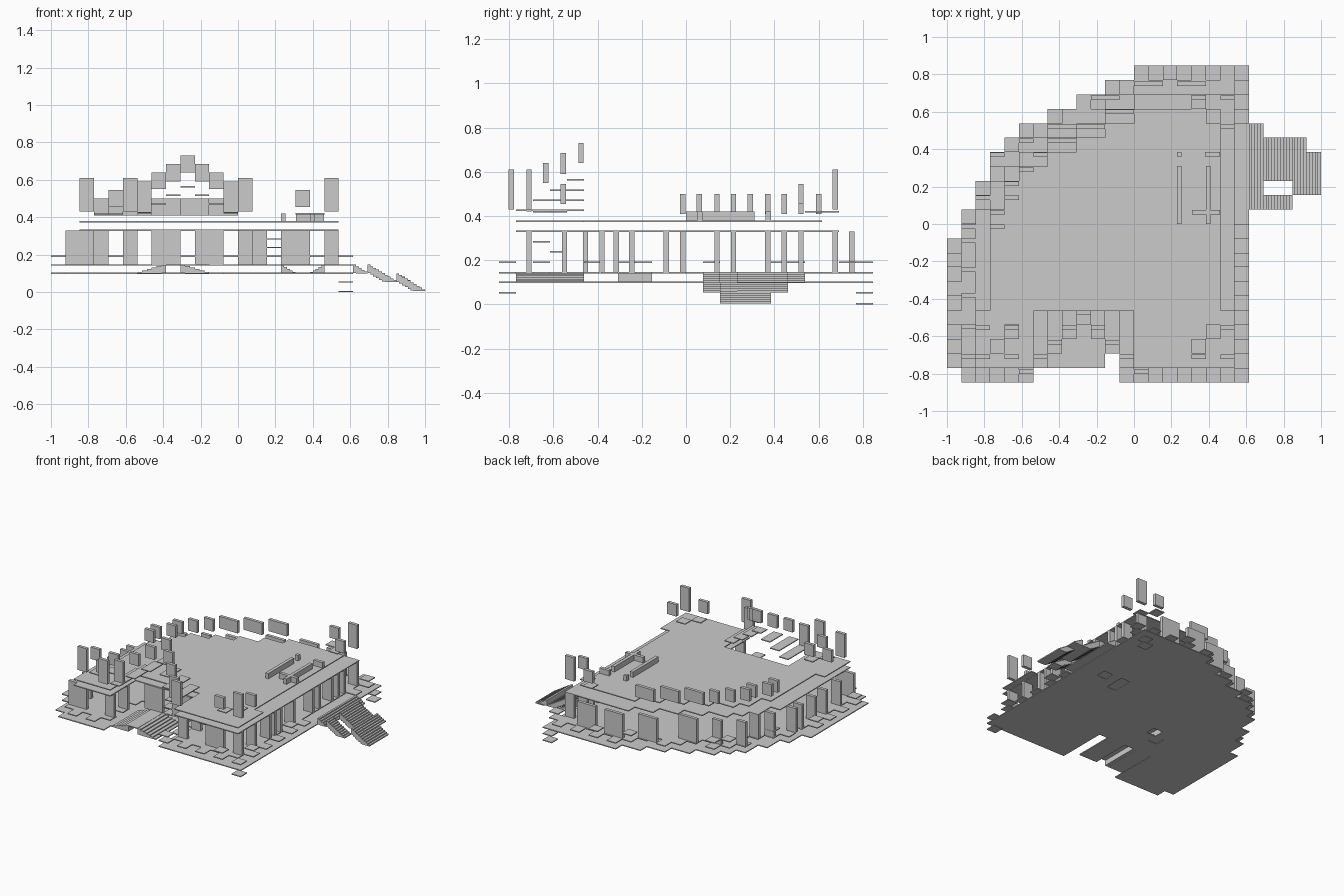
import bpy, bmesh

if "Cube" in bpy.data.objects:
    bpy.data.objects.remove(bpy.data.objects["Cube"])

U = 1 / 13      # plan module
T = 0.007       # slab thickness


def box(bm, x0, x1, y0, y1, z0, z1):
    v = [bm.verts.new((x, y, z)) for z in (z0, z1) for x, y in
         ((x0, y0), (x1, y0), (x1, y1), (x0, y1))]
    for f in ((3, 2, 1, 0), (4, 5, 6, 7), (0, 1, 5, 4), (1, 2, 6, 5), (2, 3, 7, 6), (3, 0, 4, 7)):
        bm.faces.new([v[i] for i in f])


def finish(name, bm):
    bmesh.ops.recalc_face_normals(bm, faces=bm.faces[:])
    me = bpy.data.meshes.new(name)
    bm.to_mesh(me)
    bm.free()
    ob = bpy.data.objects.new(name, me)
    bpy.context.collection.objects.link(ob)


def boxes(name, items):
    bm = bmesh.new()
    for b in items:
        box(bm, *b)
    finish(name, bm)


def slab(name, cells, z):
    """Thin slab covering a set of plan cells."""
    bm = bmesh.new()
    for i, j in sorted(cells):
        bm.faces.new([bm.verts.new((a * U, b * U, z)) for a, b in
                      ((i, j), (i + 1, j), (i + 1, j + 1), (i, j + 1))])
    bmesh.ops.remove_doubles(bm, verts=bm.verts[:], dist=1e-4)
    ext = bmesh.ops.extrude_face_region(bm, geom=bm.faces[:], use_keep_orig=True)
    bmesh.ops.translate(bm, vec=(0, 0, T),
                        verts=[v for v in ext['geom'] if isinstance(v, bmesh.types.BMVert)])
    finish(name, bm)


def edge(cells):
    """Cells on the rim of a set."""
    return {(i, j) for i, j in cells if not {(i - 1, j), (i + 1, j), (i, j - 1), (i, j + 1)} <= cells}


def tile(i, j, z, w=1, d=1):
    return (i * U, (i + w) * U, j * U, (j + d) * U, z, z + T)


def panel(i0, i1, y, z0, z1):
    return (i0 * U, i1 * U, y - .012, y + .012, z0, z1)


# Plan: stepped curved rear-left corner, straight right side, notch at the front
STEPS = {10: 0, 9: -2, 8: -4, 7: -6, 6: -8, 5: -9, 4: -10, 3: -10, 2: -11, 1: -11, 0: -12, -1: -12, -11: -12}


def left(j):
    return STEPS.get(j, -13)


base = {(i, j) for j in range(-11, 11) for i in range(left(j), 8)
        if not (-7 <= i < -1 and j < -6)}
roof = {(i, j) for j in range(-10, 9) for i in range(max(-11, left(j + 2)), 7)
        if not (-7 <= i < 0 and j < -6)}
stairwells = {(3, 1), (3, 2), (5, 2), (-6, -4), (-5, -3)}
slab("foundation_slab", base - stairwells, 0.097)
slab("ground_floor", base - edge(base), 0.141)
slab("ceiling", roof, 0.327)
front_arms = {(i, j) for i, j in roof if j < -6 or (j == -6 and -8 <= i < 1)}
slab("roof_deck", (roof - edge(roof)) | front_arms, 0.372)

# Cap stones along the terrace edge, a few of them raised
rim = [c for c in sorted(edge(base)) if sum(c) % 2 == 0 and not (c[0] == 7 and 1 <= c[1] < 7)]
boxes("terrace_caps", [tile(i, j, .141) for i, j in rim])
boxes("raised_caps", [tile(i, j, .188) for i, j in rim[::3]])
boxes("corner_footings", [tile(7, -11, .05), tile(7, 10, .05), tile(7, 10, 0)])
boxes("inner_stair_tiles", [tile(2, -4, .188), tile(2, -6, .188), tile(2, -8, .235), tile(2, -9, .28)])
boxes("roof_tiles", [tile(4, -9, .415), tile(5, -8, .415), tile(4, 8, .415), tile(5, 7, .415),
                     tile(-10, -9, .415), tile(-9, -8, .415)])

# Main wall panels, all facing the front
walls = [(3, 5, .75), (0, 2, .75), (6, 7, .675), (-3, -1, .675), (-6, -4, .52),
         (-8, -7, .445), (-10, -9, .37), (-10, -9, .215), (-11, -10, .14), (-12, -11, -.015),
         (-12, -10, -.71), (-8, -7, -.71), (-8, -7, -.55), (-6, -4, -.455), (-3, -1, -.455),
         (0, 1, -.71), (0, 1, -.55), (3, 5, -.71), (6, 7, -.71)]
walls += [(-12, -11, y) for y in (-.09, -.245, -.38, -.55)]
walls += [(6, 7, y) for y in (-.55, -.38, -.315, -.245, -.09, .14, .215, .37, .445, .52)]
boxes("wall_panels", [panel(a, b, y, .147, .33) for a, b, y in walls])

# Roof battlements following the stepped edge
merlons = [(-10, -9, -.015), (-10, -9, .06), (-9, -8, .14), (-9, -8, .215), (-8, -7, .29),
           (-7, -6, .37), (-6, -4, .445), (-4, -2, .52), (-2, 0, .6)]
boxes("battlements", [panel(a, b, y, .41, .5) for a, b, y in merlons])
towers = [(-11, -10, -.71), (-8, -7, -.79), (0, 1, -.79), (6, 7, -.71), (6, 7, .675)]
boxes("tower_panels", [panel(a, b, y, .43, .61) for a, b, y in towers])
small = [(-9, -8, -.71), (-9, -8, -.555), (-11, -10, -.555), (4, 5, -.71), (6, 7, -.555),
         (4, 5, .675), (6, 7, .52)]
boxes("low_tower_panels", [panel(a, b, y, .455, .545) for a, b, y in small])

# Porch gable: stepped panels and planks rising to the middle
gable, planks = [], []
for k, (y, z0, z1) in enumerate(((-.475, .64, .73), (-.555, .59, .685), (-.635, .55, .64), (-.71, .42, .59))):
    for i in sorted({-4 - k, -4 + k}):
        gable.append(panel(i, i + 1, y, z0, z1))
        planks.append(tile(i, -6 - k - 1, .56 - .046 * k, 1, k + 1))
boxes("porch_gable", gable)
boxes("porch_planks", planks)

# Low kerbs around the roof openings
boxes("roof_kerbs", [(.23, .255, 0, .31, .379, .42), (.385, .41, 0, .31, .379, .42),
                     (.31, .46, .05, .075, .379, .42), (.23, .255, .36, .385, .379, .42),
                     (.38, .46, .36, .385, .379, .42)])


def flight(i0, i1, j0, j1, z_top, z_end, n, up=False):
    """Steps falling toward +x, or rising toward +x when up is set."""
    out, w = [], (i1 - i0) * U / n
    for k in range(n):
        m = n - 1 - k if up else k
        z = z_top + (z_end - z_top) * m / n
        x = i0 * U + k * w
        out.append((x, x + w, j0 * U, j1 * U, max(z_end, z - .045), z))
    return out


# Outdoor stairs on the right, dropping to the ground
boxes("side_stairs", flight(8, 9, 1, 7, .147, .1, 5) + flight(9, 11, 3, 6, .147, .055, 10)
      + flight(9, 11, 1, 2, .147, .055, 10) + flight(11, 12, 3, 6, .1, .055, 5)
      + flight(11, 13, 2, 5, .1, .005, 10))

# Porch stairs and landing in the front notch, small stairs indoors
boxes("porch_stairs", flight(-7, -5, -10, -6, .146, .1, 6, True) + flight(-4, -2, -10, -6, .146, .1, 6)
      + [tile(-5, -10, .141, 1, 4)])
boxes("inner_stairs", flight(3, 4, -4, -2, .141, .1, 5) + flight(5, 6, -4, -2, .141, .1, 5, True)
      + flight(-7, -5, -4, -2, .141, .1, 6, True))
